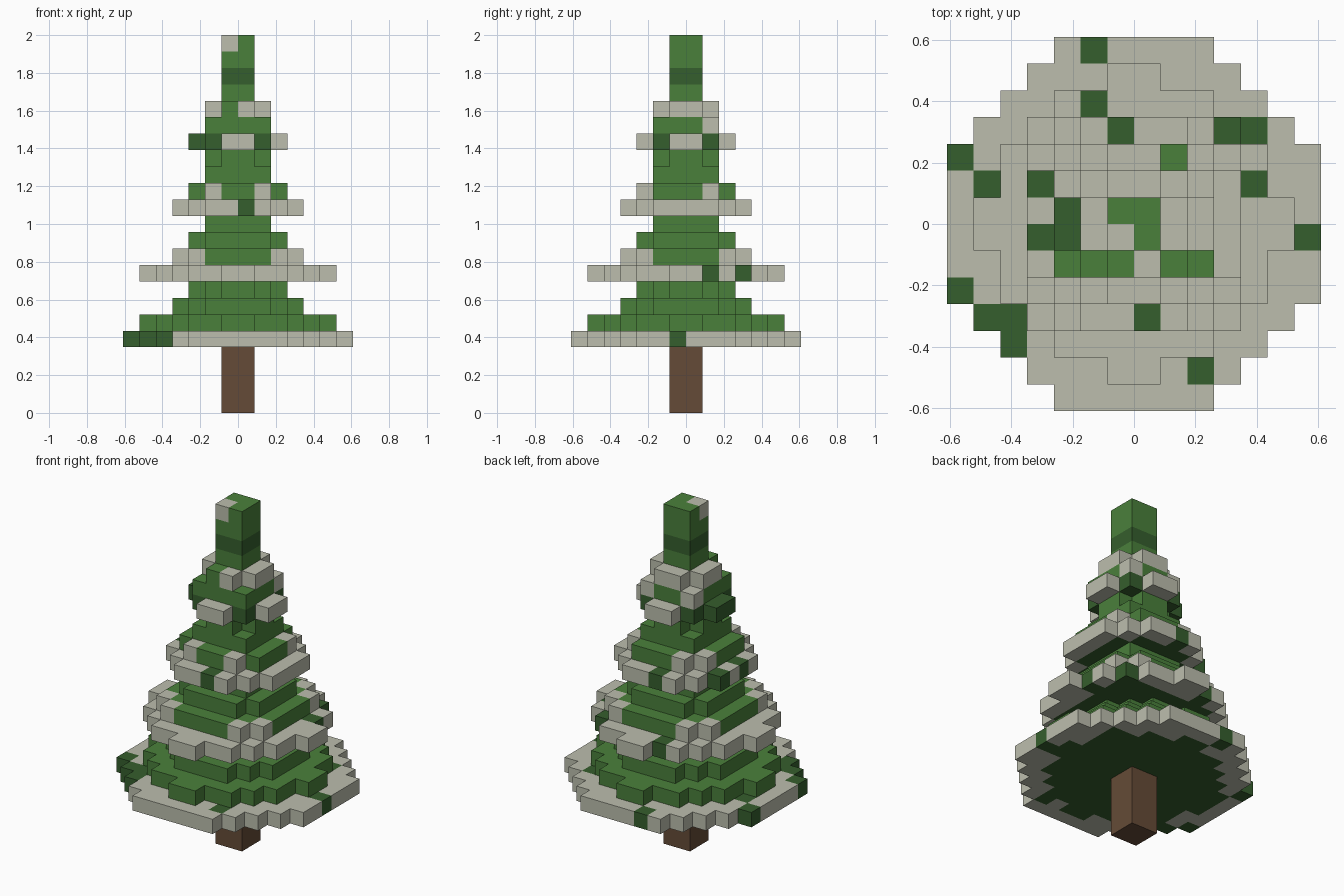
import bpy
import bmesh
from mathutils import Vector

cube = bpy.data.objects.get("Cube")
if cube:
    bpy.data.objects.remove(cube, do_unlink=True)

LAYERS = 23
TRUNK_LAYERS = 4
TIER_LAYERS = 4
UNIT = 2 / LAYERS


def make_material(name, rgb):
    linear = [((c / 255 + 0.055) / 1.055) ** 2.4 for c in rgb] + [1.0]
    mat = bpy.data.materials.new(name)
    mat.use_nodes = True
    mat.diffuse_color = linear
    bsdf = next(n for n in mat.node_tree.nodes if n.type == 'BSDF_PRINCIPLED')
    bsdf.inputs["Base Color"].default_value = linear
    bsdf.inputs["Roughness"].default_value = 0.9
    return mat


BARK, GREEN, DARK, SNOW = range(4)
MATERIALS = [
    make_material("bark_brown", (101, 75, 55)),
    make_material("needle_green", (74, 128, 59)),
    make_material("dark_needle_green", (53, 94, 45)),
    make_material("snow_grey", (188, 190, 174)),
]

# Columns whose top block stays free of snow
BARE = {
    (-2, 6), (-2, 4), (-1, 3), (3, 3), (4, 3), (-7, 2), (-6, 1), (-4, 1),
    (4, 1), (-3, 0), (-3, -1), (-4, -1), (6, -1), (-7, -3), (-6, -4),
    (-5, -4), (-5, -5), (0, -4), (2, -6), (1, 2), (-1, 0), (0, 0), (0, -1),
    (-3, -2), (-2, -2), (-1, -2), (1, -2), (2, -2),
}


def disc(radius):
    """Grid columns whose centre lies inside a circle."""
    return [(x, y) for x in range(-8, 8) for y in range(-8, 8)
            if (x + 0.5) ** 2 + (y + 0.5) ** 2 <= radius ** 2]


# Block layout: square trunk, then tapering tiers of four layers
parts = {"trunk": {(x, y, z): BARK for z in range(TRUNK_LAYERS)
                   for x, y in disc(1)}}
top_of = {}
for z in range(TRUNK_LAYERS, LAYERS):
    tier, step = divmod(z - TRUNK_LAYERS, TIER_LAYERS)
    blocks = parts.setdefault(f"foliage_tier_{tier + 1}", {})
    for x, y in disc(7 * (1 - 0.2 * tier) * (1 - 0.2 * step)):
        blocks[x, y, z] = GREEN if step else DARK
        top_of[x, y] = z

# Snow settles on the highest block of each column
for blocks in parts.values():
    for x, y, z in blocks:
        if top_of[x, y] == z and (x, y) not in BARE:
            blocks[x, y, z] = SNOW

filled = set().union(*parts.values())


def build_part(name, blocks):
    """Mesh the outer faces of a group of blocks."""
    bm = bmesh.new()
    verts = {}

    def corner(p):
        key = tuple(round(c) for c in p)
        if key not in verts:
            verts[key] = bm.verts.new(Vector(key) * UNIT)
        return verts[key]

    for cell, colour in blocks.items():
        for axis in range(3):
            for side in (0, 1):
                normal = Vector((0, 0, 0))
                normal[axis] = 2 * side - 1
                if tuple(round(c) for c in Vector(cell) + normal) in filled:
                    continue
                u, v = Vector((0, 0, 0)), Vector((0, 0, 0))
                u[(axis + 1) % 3] = 1
                v[(axis + 2) % 3] = 1
                start = Vector(cell)
                start[axis] += side
                loop = [start, start + u, start + u + v, start + v]
                if not side:
                    loop.reverse()
                face = bm.faces.new([corner(p) for p in loop])
                face.material_index = colour
    mesh = bpy.data.meshes.new(name)
    bm.to_mesh(mesh)
    bm.free()
    for mat in MATERIALS:
        mesh.materials.append(mat)
    obj = bpy.data.objects.new(name, mesh)
    bpy.context.scene.collection.objects.link(obj)


for part_name, part_blocks in parts.items():
    build_part(part_name, part_blocks)
